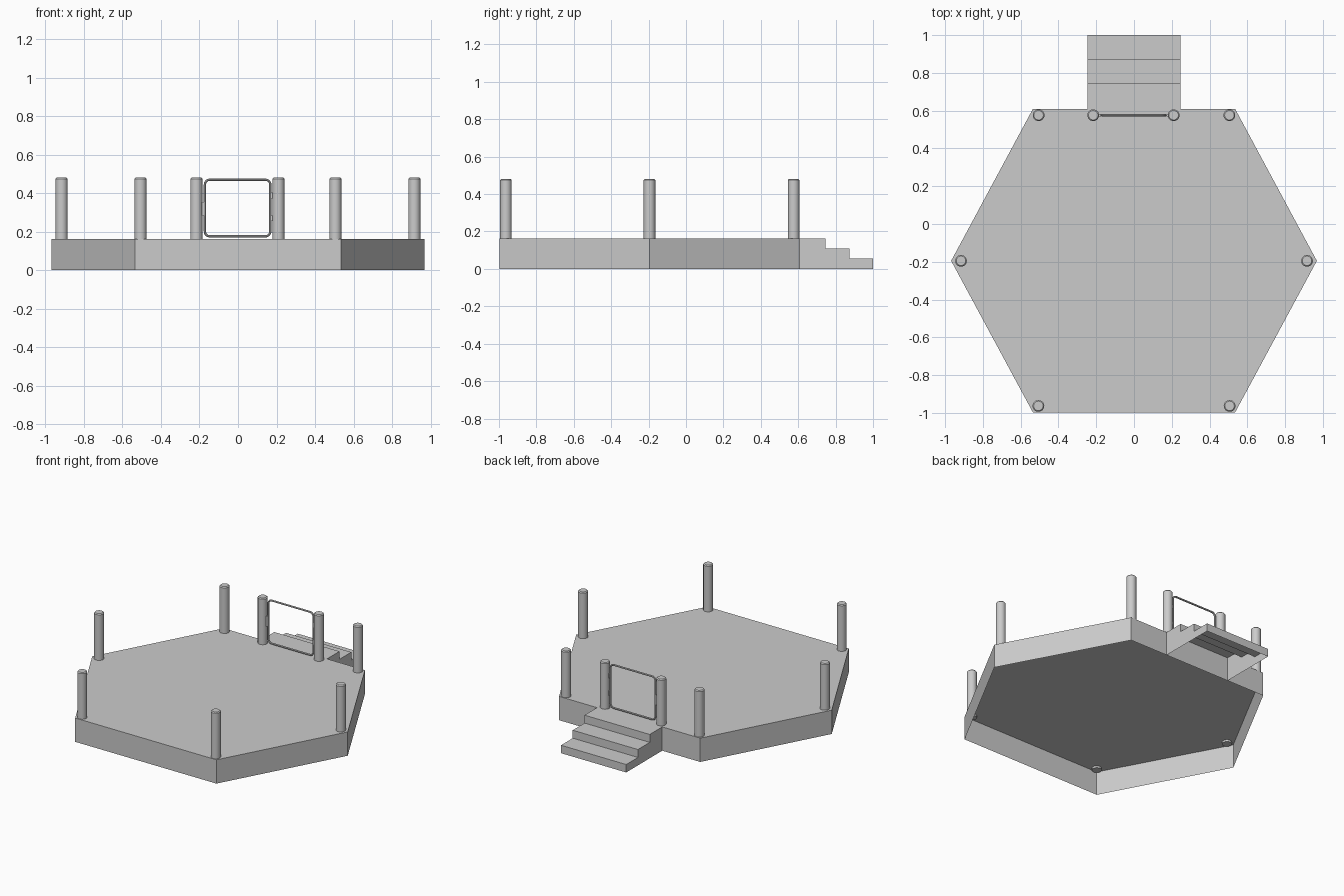
import bpy, bmesh, math

if "Cube" in bpy.data.objects:
    bpy.data.objects.remove(bpy.data.objects["Cube"])

DECK_Z = 0.163
BACK_Y = 0.61


def make_object(name, bm):
    bmesh.ops.recalc_face_normals(bm, faces=bm.faces)
    mesh = bpy.data.meshes.new(name)
    bm.to_mesh(mesh)
    bm.free()
    obj = bpy.data.objects.new(name, mesh)
    bpy.context.collection.objects.link(obj)
    return obj


def smooth(obj):
    bpy.ops.object.select_all(action='DESELECT')
    obj.select_set(True)
    bpy.context.view_layer.objects.active = obj
    bpy.ops.object.shade_smooth_by_angle(angle=math.radians(35))


# Deck: six-sided shell, open underneath
outline = [(-0.968, -0.195), (-0.535, -0.998), (0.535, -0.998),
           (0.968, -0.195), (0.535, BACK_Y), (-0.535, BACK_Y)]
bm = bmesh.new()
low = [bm.verts.new((x, y, 0)) for x, y in outline]
top = [bm.verts.new((x, y, DECK_Z)) for x, y in outline]
bm.faces.new(top)
for i in range(6):
    j = (i + 1) % 6
    bm.faces.new((low[i], low[j], top[j], top[i]))
make_object("deck", bm)

# Stairs: stepped strip with two side panels, open underneath
step = DECK_Z / 3
profile = [(BACK_Y, DECK_Z), (0.745, DECK_Z), (0.745, 2 * step), (0.873, 2 * step),
           (0.873, step), (1.0, step), (1.0, 0)]
bm = bmesh.new()
sides = []
for x in (-0.247, 0.247):
    sides.append([bm.verts.new((x, y, z)) for y, z in profile])
    bm.faces.new(sides[-1] + [bm.verts.new((x, BACK_Y, 0))])
for i in range(len(profile) - 1):
    bm.faces.new((sides[0][i], sides[1][i], sides[1][i + 1], sides[0][i + 1]))
make_object("stairs", bm)


# Posts: round, with a slightly eased top edge
def post(name, x, y, radius=0.031, z0=0.15, z1=0.481):
    bm = bmesh.new()
    rings = []
    for r, z in ((radius, z0), (radius, z1 - 0.006), (radius - 0.006, z1)):
        rings.append([bm.verts.new((x + r * math.cos(a), y + r * math.sin(a), z))
                      for a in (math.tau * k / 24 for k in range(24))])
    for a, b in zip(rings, rings[1:]):
        for k in range(24):
            n = (k + 1) % 24
            bm.faces.new((a[k], a[n], b[n], b[k]))
    bm.faces.new(rings[0])
    bm.faces.new(rings[-1])
    smooth(make_object(name, bm))


for side, s in (("left", -1), ("right", 1)):
    post(f"back_post_{side}", s * 0.505, 0.576)
    post(f"gate_post_{side}", s * 0.213 - 0.003, 0.576)
    post(f"middle_post_{side}", s * 0.916, -0.195)
    post(f"front_post_{side}", s * 0.506, -0.963)

# Gate: rounded rectangular tube frame
GATE_Y, cx, cz = 0.576, -0.002, 0.323
hw, hh, corner = 0.17, 0.147, 0.025
path = []
for q, (sx, sz) in enumerate(((1, 1), (-1, 1), (-1, -1), (1, -1))):
    for k in range(6):
        a = math.pi / 2 * (q + k / 5)
        path.append((cx + sx * (hw - corner) + corner * math.cos(a), GATE_Y,
                     cz + sz * (hh - corner) + corner * math.sin(a)))
bm = bmesh.new()
rings = []
n = len(path)
for i, (x, y, z) in enumerate(path):
    q, k = divmod(i, 6)
    a = math.pi / 2 * (q + k / 5)
    ring = []
    for t in range(8):
        b = math.tau * t / 8
        off = 0.006 * math.cos(b)
        ring.append(bm.verts.new((x + off * math.cos(a), y + 0.006 * math.sin(b),
                                  z + off * math.sin(a))))
    rings.append(ring)
for i in range(n):
    a, b = rings[i], rings[(i + 1) % n]
    for t in range(8):
        u = (t + 1) % 8
        bm.faces.new((a[t], a[u], b[u], b[t]))
smooth(make_object("gate_frame", bm))


# Gate fittings: two hinges and a latch bar
def fitting(name, x, z, height):
    bm = bmesh.new()
    bmesh.ops.create_cube(bm, size=1)
    bmesh.ops.scale(bm, vec=(0.014, 0.012, height), verts=bm.verts)
    bmesh.ops.translate(bm, vec=(x, GATE_Y, z), verts=bm.verts)
    make_object(name, bm)


fitting("upper_hinge", 0.178, 0.388, 0.03)
fitting("lower_hinge", 0.178, 0.27, 0.03)
fitting("latch", -0.182, 0.32, 0.07)
